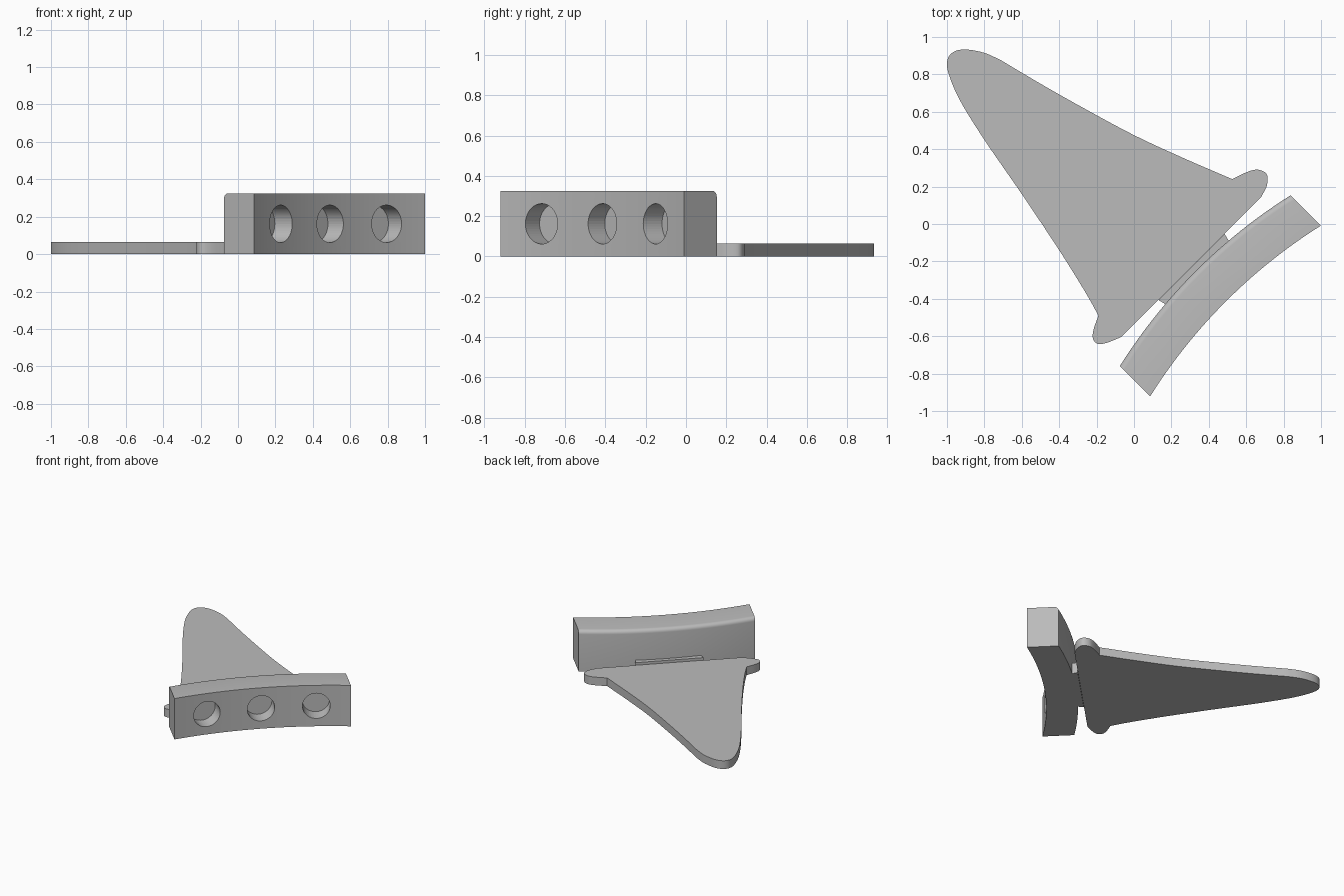
import bpy, bmesh, math
from mathutils import Matrix, Vector

if "Cube" in bpy.data.objects:
    bpy.data.objects.remove(bpy.data.objects["Cube"])

S = math.sqrt(0.5)
# local frame: u runs along the block, v points back towards the fin tip
FRAME = Matrix(((S, -S, 0, 0), (S, S, 0, 0), (0, 0, 1, 0), (0, 0, 0, 1)))
MID, HALF, RADIUS = 0.055, 0.645, 2.9       # block centre, half length, curve radius
FRONT, BACK, HEIGHT = -0.64, -0.411, 0.325  # v of both faces at the middle, block height

grey = bpy.data.materials.new("light grey")
grey.diffuse_color = (0.5, 0.5, 0.5, 1)
grey.use_nodes = True
grey.node_tree.nodes["Principled BSDF"].inputs["Base Color"].default_value = grey.diffuse_color


def spline(points, steps=6):
    """Smooth curve through the points, without the last one."""
    p = [Vector(q) for q in points]
    p = [2 * p[0] - p[1]] + p + [2 * p[-1] - p[-2]]
    out = []
    for a, b, c, d in zip(p, p[1:], p[2:], p[3:]):
        for i in range(steps):
            t = i / steps
            out.append(0.5 * (2 * b + (c - a) * t + (2 * a - 5 * b + 4 * c - d) * t * t
                              + (3 * b - a - 3 * c + d) * t ** 3))
    return out


def prism(name, outline, height, matrix=Matrix(), round_edge=None):
    bm = bmesh.new()
    face = bm.faces.new([bm.verts.new((x, y, 0)) for x, y in outline])
    top = bmesh.ops.extrude_face_region(bm, geom=[face])["geom"]
    bmesh.ops.translate(bm, vec=(0, 0, height),
                        verts=[g for g in top if isinstance(g, bmesh.types.BMVert)])
    if round_edge:
        edges = [e for e in bm.edges if round_edge(e)]
        bmesh.ops.bevel(bm, geom=edges, offset=0.03, segments=5, profile=0.5, affect='EDGES')
    bmesh.ops.transform(bm, matrix=matrix, verts=bm.verts)
    bmesh.ops.recalc_face_normals(bm, faces=bm.faces)
    mesh = bpy.data.meshes.new(name)
    bm.to_mesh(mesh)
    bm.free()
    obj = bpy.data.objects.new(name, mesh)
    bpy.context.collection.objects.link(obj)
    mesh.materials.append(grey)
    return obj


def smooth(obj):
    bpy.ops.object.select_all(action='DESELECT')
    obj.select_set(True)
    bpy.context.view_layer.objects.active = obj
    bpy.ops.object.shade_smooth_by_angle(angle=math.radians(30))


def bow(u):
    return RADIUS - math.sqrt(RADIUS ** 2 - (u - MID) ** 2)


# flat fin: long sides, rounded tip and two lobes
top_side = [(.525, .24), (.27, .35), (0, .475), (-.27, .62), (-.5, .75), (-.71, .875)]
tip = [(-.71, .875), (-.80, .915), (-.90, .933), (-.965, .92), (-.998, .875), (-.99, .80),
       (-.93, .66), (-.80, .45), (-.60, .16), (-.40, -.14), (-.26, -.365), (-.19, -.49)]
left_lobe = [(-.19, -.49), (-.215, -.56), (-.22, -.61), (-.195, -.64), (-.145, -.635), (-.07, -.605)]
right_lobe = [(.68, .145), (.71, .205), (.71, .265), (.665, .29), (.61, .28), (.525, .24)]
fin = prism("fin", spline(top_side) + spline(tip) + spline(left_lobe)
            + [Vector((-.07, -.605))] + spline(right_lobe), 0.065)
smooth(fin)

# raised tab joining fin and block
prism("tab", [(MID - .23, -.46), (MID + .23, -.46), (MID + .25, -.38), (MID - .25, -.38)], 0.085, FRAME)

# curved block with a rounded upper back edge
us = [MID + HALF * (i / 16 - 1) for i in range(33)]
outline = [(u, FRONT - bow(u)) for u in us] + [(u, BACK - bow(u)) for u in reversed(us)]


def upper_back(e):
    return all(v.co.z > 0.1 and v.co.y > BACK - bow(v.co.x) - 0.01 for v in e.verts)


block = prism("curved_block", outline, HEIGHT, FRAME, upper_back)

# three blind round holes in the hollow face
for k in (-1, 0, 1):
    u = MID + 0.4 * k
    angle = math.asin((u - MID) / RADIUS)
    axis = Vector((math.sin(angle), math.cos(angle), 0))
    place = Matrix.Translation((u, FRONT - bow(u), 0.162)) @ axis.to_track_quat('Z', 'Y').to_matrix().to_4x4()
    ring = [(0.1 * math.cos(a * math.tau / 48), 0.1 * math.sin(a * math.tau / 48)) for a in range(48)]
    cutter = prism("hole_cutter", ring, 0.215, FRAME @ place @ Matrix.Translation((0, 0, -0.1)))
    cutter.hide_render = True
    cutter.hide_viewport = True
    cut = block.modifiers.new("hole", 'BOOLEAN')
    cut.operation, cut.solver, cut.object = 'DIFFERENCE', 'EXACT', cutter
smooth(block)
